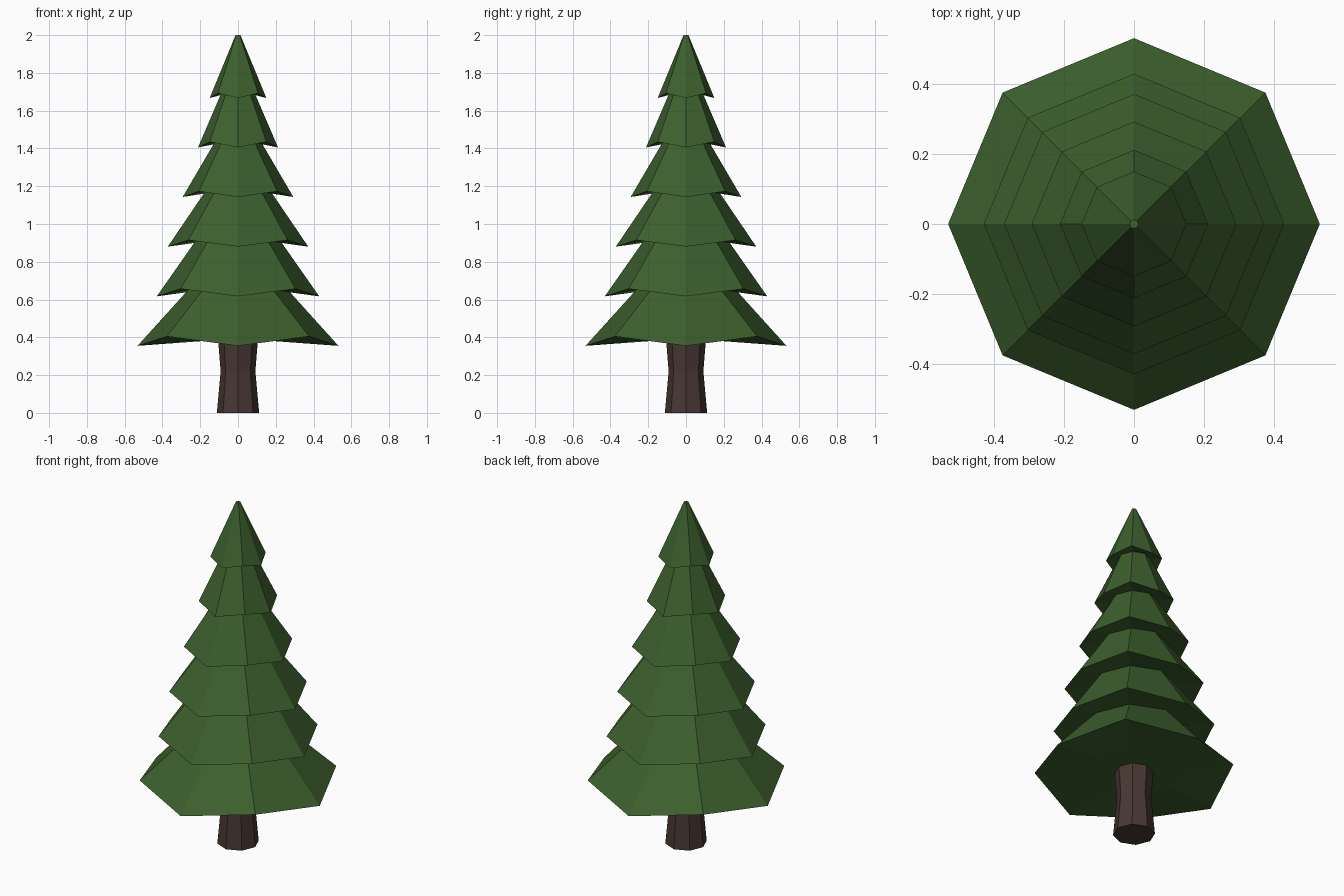
import bpy, bmesh
from math import cos, sin, pi

if "Cube" in bpy.data.objects:
    bpy.data.objects.remove(bpy.data.objects["Cube"])

SIDES = 8


def material(name, rgb):
    m = bpy.data.materials.new(name)
    m.diffuse_color = (*rgb, 1)
    m.use_nodes = True
    m.node_tree.nodes["Principled BSDF"].inputs["Base Color"].default_value = m.diffuse_color
    return m


def lathe(name, rings, mat):
    """Loft octagonal rings (radius, z, extra height of diagonal corners)."""
    bm = bmesh.new()
    loops = []
    for r, z, lift in rings:
        loops.append([bm.verts.new((r * cos(i * 2 * pi / SIDES),
                                    r * sin(i * 2 * pi / SIDES),
                                    z + lift * (i % 2))) for i in range(SIDES)])
    for a, b in zip(loops, loops[1:]):
        for i in range(SIDES):
            j = (i + 1) % SIDES
            bm.faces.new((a[i], a[j], b[j], b[i]))
    bm.faces.new(loops[0][::-1])
    bm.faces.new(loops[-1])
    bmesh.ops.recalc_face_normals(bm, faces=bm.faces)
    mesh = bpy.data.meshes.new(name)
    bm.to_mesh(mesh)
    bm.free()
    mesh.materials.append(mat)
    obj = bpy.data.objects.new(name, mesh)
    bpy.context.collection.objects.link(obj)
    return obj


green = material("needles", (0.045, 0.115, 0.027))
brown = material("bark", (0.065, 0.038, 0.033))

# Trunk, pinched at mid height
lathe("trunk", [(0.112, 0, 0), (0.092, 0.22, 0), (0.108, 0.42, 0)], brown)

# Foliage: each tier is (inner radius, inner z, rim radius, rim z, corner lift)
tiers = [(0.27, 0.38, 0.532, 0.355, 0.05),
         (0.265, 0.65, 0.43, 0.617, 0.04),
         (0.225, 0.91, 0.372, 0.88, 0.035),
         (0.175, 1.17, 0.293, 1.143, 0.03),
         (0.125, 1.43, 0.212, 1.405, 0.03),
         (0.09, 1.69, 0.15, 1.667, 0.025)]
rings = []
for inner_r, inner_z, rim_r, rim_z, lift in tiers:
    rings += [(inner_r, inner_z, 0), (rim_r, rim_z, lift)]
rings.append((0.013, 2.0, 0))
lathe("foliage", rings, green)
